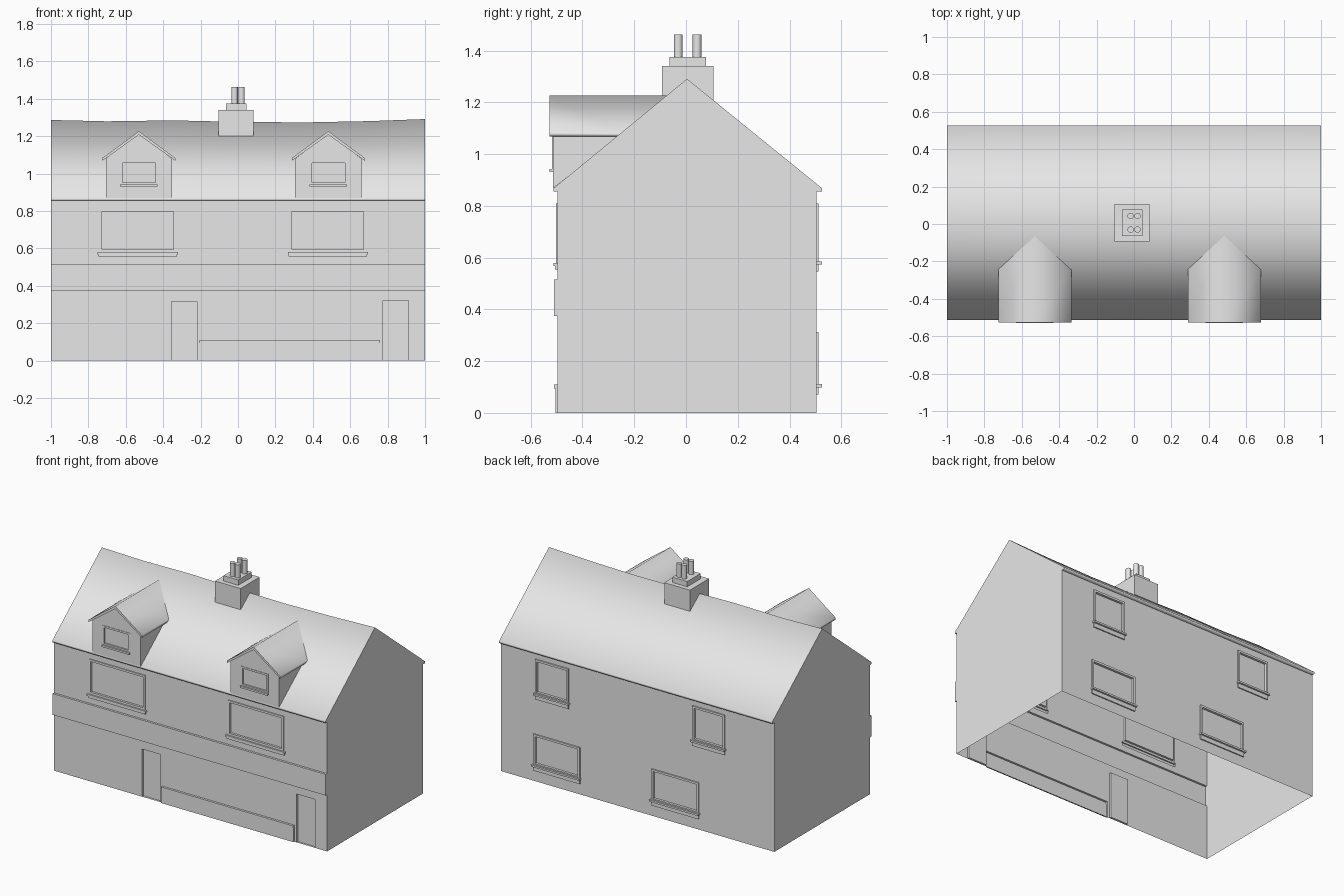
import bpy, bmesh

cube = bpy.data.objects.get("Cube")
if cube:
    bpy.data.objects.remove(cube)

grey = bpy.data.materials.new("plain_grey")
grey.use_nodes = True
grey.diffuse_color = (0.8, 0.8, 0.8, 1)
grey.node_tree.nodes["Principled BSDF"].inputs["Base Color"].default_value = (0.8, 0.8, 0.8, 1)

FRONT, BACK, EAVE, FASCIA, TOP = -0.497, 0.505, 0.868, 0.855, 1.28
EAVE_F, EAVE_B, RIDGE_Y = -0.512, 0.526, 0.004


def finish(name, bm):
    mesh = bpy.data.meshes.new(name)
    bm.to_mesh(mesh)
    bm.free()
    mesh.materials.append(grey)
    obj = bpy.data.objects.new(name, mesh)
    bpy.context.collection.objects.link(obj)
    return obj


def polygon(bm, pts):
    return bm.faces.new([bm.verts.new(p) for p in pts])


def relief_wall(name, y, side, bounds, panels):
    """Thin wall sheet; each panel (x0, x1, z0, z1, depth) is pushed in or out."""
    bm = bmesh.new()
    xs = sorted({v for p in [bounds] + panels for v in p[:2]})
    zs = sorted({v for p in [bounds] + panels for v in p[2:4]})

    def depth(i, j):
        d = 0
        if 0 <= i < len(xs) - 1 and 0 <= j < len(zs) - 1:
            cx, cz = (xs[i] + xs[i + 1]) / 2, (zs[j] + zs[j + 1]) / 2
            for x0, x1, z0, z1, out in panels:
                if x0 < cx < x1 and z0 < cz < z1:
                    d = out
        return y + side * d

    for i in range(len(xs)):
        for j in range(len(zs)):
            d = depth(i, j)
            right, up = i < len(xs) - 1, j < len(zs) - 1
            if right and up:
                quad = [(xs[i], d, zs[j]), (xs[i + 1], d, zs[j]),
                        (xs[i + 1], d, zs[j + 1]), (xs[i], d, zs[j + 1])]
                polygon(bm, quad if side < 0 else quad[::-1])
            # reveals where neighbouring panels differ in depth
            e = depth(i - 1, j)
            if up and e != d:
                polygon(bm, [(xs[i], e, zs[j]), (xs[i], d, zs[j]),
                             (xs[i], d, zs[j + 1]), (xs[i], e, zs[j + 1])])
            e = depth(i, j - 1)
            if right and e != d:
                polygon(bm, [(xs[i], e, zs[j]), (xs[i + 1], e, zs[j]),
                             (xs[i + 1], d, zs[j]), (xs[i], d, zs[j])])
    bmesh.ops.remove_doubles(bm, verts=bm.verts, dist=0.0001)
    bmesh.ops.recalc_face_normals(bm, faces=bm.faces)
    if sum(f.normal.y * f.calc_area() for f in bm.faces) * side < 0:
        bmesh.ops.reverse_faces(bm, faces=bm.faces)
    return finish(name, bm)


def window(x0, x1, z0, z1, frame=0.006, rim=0.014):
    return [(x0, x1, z0, z1, frame),
            (x0 + rim, x1 - rim, z0 + rim, z1 - rim, -0.008)]


# Front wall: signboard band, two windows, two doors and the low shop panel
front = [(-1, 1, 0.375, 0.515, 0.014)]
for cx in (-0.535, 0.481):
    x0, x1 = cx - 0.205, cx + 0.205
    front += window(x0, x1, 0.58, 0.81)
    front += [(x0 - 0.01, x1 + 0.01, 0.568, 0.58, 0.015),
              (x0 - 0.005, x1 + 0.005, 0.555, 0.568, 0.009)]
for x0, x1, top in ((-0.355, -0.22, 0.315), (0.775, 0.912, 0.32)):
    front.append((x0, x1, 0, top, -0.015))
front += [(-0.205, 0.76, 0, 0.095, 0.008), (-0.205, 0.76, 0.095, 0.11, 0.014)]
relief_wall("front_wall", FRONT, -1, (-1, 1, 0, FASCIA), front)

# Back wall: four windows with sills and aprons
back = []
for x0, x1, z0, z1 in ((0.503, 0.748, 0.58, 0.81), (-0.64, -0.403, 0.58, 0.81),
                       (0.42, 0.762, 0.105, 0.312), (-0.45, -0.103, 0.105, 0.312)):
    back += window(x0, x1, z0, z1, 0.008)
    back += [(x0, x1, z0 - 0.034, z0 - 0.006, 0.008),
             (x0 - 0.006, x1 + 0.006, z0 - 0.006, z0 + 0.006, 0.02)]
relief_wall("back_wall", BACK, 1, (-1, 1, 0, FASCIA), back)

# Main roof sheet with a gently sagging ridge
ridge = [(-1, 1.286), (-0.7, 1.279), (-0.35, 1.284), (0, 1.276),
         (0.35, 1.273), (0.7, 1.28), (1, 1.291)]


def roof_section(x, top):
    return [(x, y, z) for y, z in (
        (FRONT, FASCIA), (EAVE_F, FASCIA), (EAVE_F, EAVE), (RIDGE_Y, top),
        (EAVE_B, EAVE), (EAVE_B, FASCIA), (BACK, FASCIA))]


bm = bmesh.new()
rows = [[bm.verts.new(p) for p in roof_section(x, top)] for x, top in ridge]
for a, b in zip(rows, rows[1:]):
    for k in range(len(a) - 1):
        f = bm.faces.new((a[k], b[k], b[k + 1], a[k + 1]))
        f.smooth = True
finish("main_roof", bm)

# Gable end walls
for name, (x, top) in (("right_gable", ridge[0]), ("left_gable", ridge[-1])):
    bm = bmesh.new()
    outline = [(x, BACK, 0), (x, FRONT, 0)] + roof_section(x, top)
    polygon(bm, outline if x < 0 else outline[::-1])
    finish(name, bm)


def slope_y(z):
    """Depth at which the front roof slope reaches height z."""
    return EAVE_F + (z - EAVE) / (TOP - EAVE) * (RIDGE_Y - EAVE_F)


# Dormers: front wall with window, cheeks, pediment and pitched roof
DORMER_Y, VERGE_Y, WALL_TOP = -0.514, -0.527, 1.08
for tag, cx in (("right", -0.53), ("left", 0.483)):
    w = 0.177
    panels = window(cx - 0.1, cx + 0.1, 0.94, 1.068, 0.003, 0.012)
    panels.append((cx - 0.1, cx + 0.1, 0.93, 0.942, 0.014))
    relief_wall(tag + "_dormer_front", DORMER_Y, -1,
                (cx - w, cx + w, EAVE, WALL_TOP), panels)

    bm = bmesh.new()
    for s in (-1, 1):
        x = cx + s * w
        cheek = [(x, DORMER_Y, EAVE), (x, DORMER_Y, WALL_TOP),
                 (x, slope_y(WALL_TOP), WALL_TOP)]
        polygon(bm, cheek if s > 0 else cheek[::-1]).normal_flip()
    polygon(bm, [(cx - w, DORMER_Y, WALL_TOP), (cx + w, DORMER_Y, WALL_TOP),
                 (cx, DORMER_Y, 1.21)])
    finish(tag + "_dormer_sides", bm)

    bm = bmesh.new()
    section = [(-0.195, 1.068), (-0.195, 1.083), (0, 1.226),
               (0.195, 1.083), (0.195, 1.068), (0, 1.207)]
    near = [bm.verts.new((cx + x, VERGE_Y, z)) for x, z in section]
    far = [bm.verts.new((cx + x, slope_y(z), z)) for x, z in section]
    for k in range(len(section)):
        n = (k + 1) % len(section)
        bm.faces.new((near[k], near[n], far[n], far[k])).smooth = True
    bm.faces.new(near)
    bmesh.ops.recalc_face_normals(bm, faces=bm.faces)
    finish(tag + "_dormer_roof", bm)


# Chimney: stack, cap and four pots
def block(name, x0, x1, y0, y1, z0, z1):
    bm = bmesh.new()
    bmesh.ops.create_cube(bm, size=1)
    for v in bm.verts:
        v.co = ((x0 + x1) / 2 + v.co.x * (x1 - x0),
                (y0 + y1) / 2 + v.co.y * (y1 - y0),
                (z0 + z1) / 2 + v.co.z * (z1 - z0))
    return finish(name, bm)


block("chimney_stack", -0.103, 0.084, -0.093, 0.107, 1.2, 1.34)
block("chimney_cap", -0.063, 0.046, -0.063, 0.077, 1.34, 1.375)
for x in (-0.018, 0.019):
    for y in (-0.03, 0.043):
        bpy.ops.mesh.primitive_cylinder_add(vertices=16, radius=0.017, depth=0.09,
                                            location=(x, y, 1.418))
        pot = bpy.context.object
        pot.name = "chimney_pot"
        pot.data.materials.append(grey)
        bpy.ops.object.shade_smooth_by_angle()
